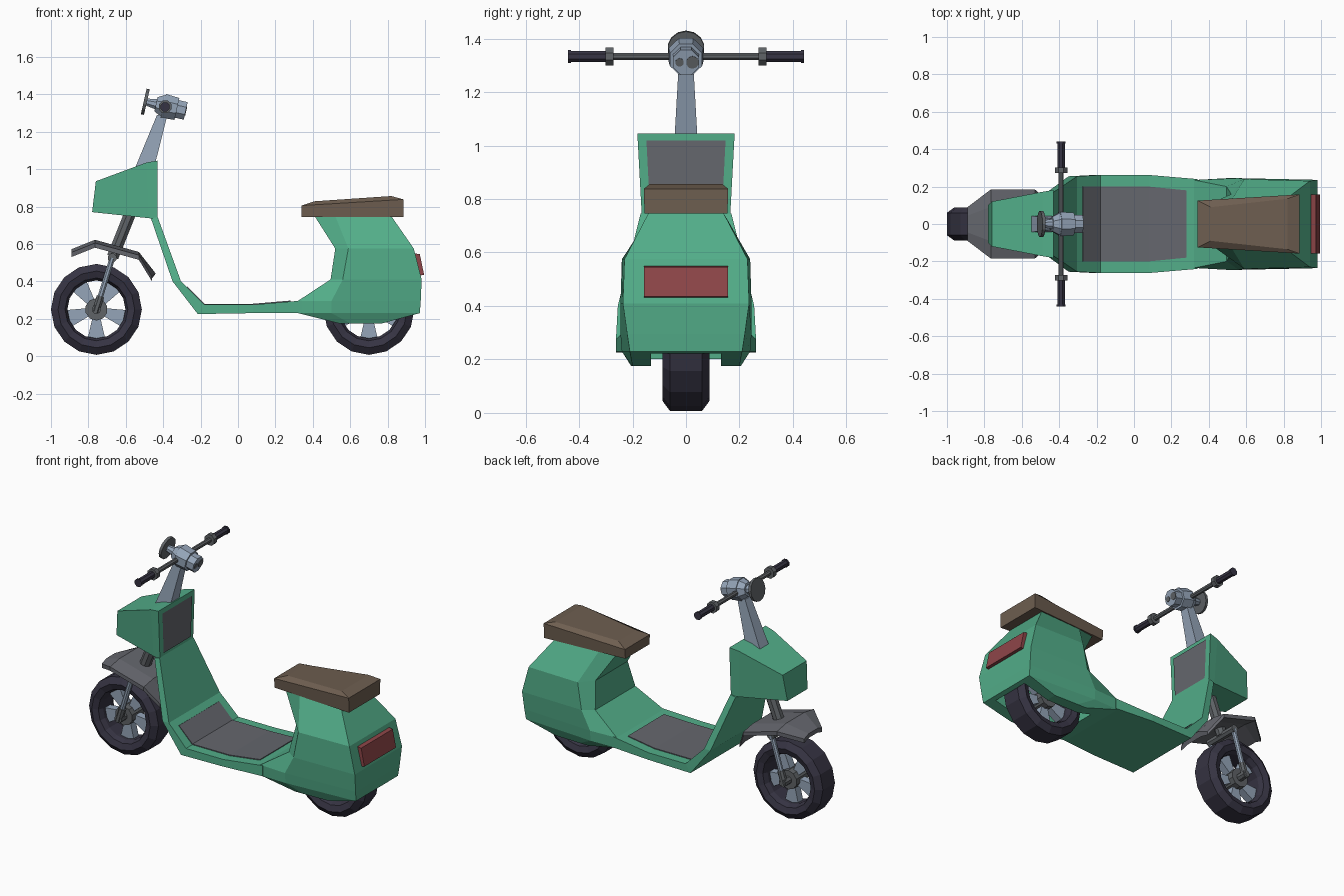
import bpy, bmesh, math
from mathutils import Vector, Matrix

if "Cube" in bpy.data.objects:
    bpy.data.objects.remove(bpy.data.objects["Cube"])


def material(name, rgb):
    m = bpy.data.materials.new(name)
    m.diffuse_color = (*rgb, 1)
    m.use_nodes = True
    m.node_tree.nodes["Principled BSDF"].inputs["Base Color"].default_value = m.diffuse_color
    return m


GREEN = material("green paint", (0.085, 0.42, 0.25))
BROWN = material("brown leather", (0.155, 0.112, 0.08))
RUBBER = material("dark rubber", (0.037, 0.034, 0.056))
GREY = material("grey plastic", (0.13, 0.135, 0.155))
IRON = material("iron grey", (0.115, 0.125, 0.135))
STEEL = material("pale steel", (0.30, 0.375, 0.48))
RED = material("red lamp", (0.27, 0.06, 0.065))


def mesh(name, verts, faces, mat):
    bm = bmesh.new()
    vs = [bm.verts.new(v) for v in verts]
    for f in faces:
        bm.faces.new([vs[i] for i in f])
    bmesh.ops.recalc_face_normals(bm, faces=bm.faces)
    me = bpy.data.meshes.new(name)
    bm.to_mesh(me)
    bm.free()
    me.materials.append(mat)
    ob = bpy.data.objects.new(name, me)
    bpy.context.collection.objects.link(ob)
    return ob


def loft(name, rings, mat, closed=False):
    """Skin equal-length rings of points; cap the ends unless closed."""
    n, k = len(rings[0]), len(rings)
    verts = [p for r in rings for p in r]
    faces = []
    for i in range(k if closed else k - 1):
        a, b = i * n, (i + 1) % k * n
        faces += [(a + j, a + (j + 1) % n, b + (j + 1) % n, b + j) for j in range(n)]
    if not closed:
        faces += [tuple(range(n)), tuple(range((k - 1) * n, k * n))]
    return mesh(name, verts, faces, mat)


def tube(name, a, b, r1, r2, mat, n=8):
    """Tapered prism between two points."""
    a, b = Vector(a), Vector(b)
    q = (b - a).to_track_quat('Z', 'Y')
    rings = []
    for c, r in ((a, r1), (b, r2)):
        rings.append([c + q @ Vector((r * math.cos(t), r * math.sin(t), 0))
                      for t in ((i + 0.5) * math.tau / n for i in range(n))])
    return loft(name, rings, mat)


def ribbon(name, stations, mat):
    """Sheet across y: stations are (x low, z low, x high, z high, half width)."""
    return loft(name, [[(a, -w, b), (a, w, b), (c, w, d), (c, -w, d)]
                       for a, b, c, d, w in stations], mat)


# Leg shield and floor
ribbon("leg_shield_and_floor", [
    (-0.465, 0.735, -0.43, 0.745, 0.17),
    (-0.35, 0.40, -0.305, 0.40, 0.255),
    (-0.215, 0.225, -0.18, 0.275, 0.262),
    (0.08, 0.23, 0.08, 0.275, 0.262),
    (0.34, 0.23, 0.34, 0.297, 0.24)], GREEN)
ribbon("floor_mat", [
    (-0.285, 0.365, -0.272, 0.372, 0.2),
    (-0.185, 0.27, -0.178, 0.28, 0.2),
    (0.08, 0.27, 0.08, 0.28, 0.2),
    (0.28, 0.28, 0.28, 0.297, 0.18)], GREY)

# Front box: rings from nose to back
loft("front_box", [[(xb, -wb, zb), (xb, wb, zb), (xt, wt, zt), (xt, -wt, zt)]
                   for xb, zb, wb, xt, zt, wt in (
    (-0.78, 0.77, 0.10, -0.76, 0.935, 0.12),
    (-0.48, 0.738, 0.158, -0.49, 1.035, 0.172),
    (-0.43, 0.732, 0.165, -0.43, 1.045, 0.182))], GREEN)
mesh("glovebox_panel", [(-0.425, -0.135, 0.765), (-0.425, 0.135, 0.765),
                        (-0.425, 0.148, 1.018), (-0.425, -0.148, 1.018)],
     [(0, 1, 2, 3)], GREY)

# Rear body: levels of (z, front x, side x, back x, front / side / back half width)
rings = []
for z, xf, xm, xb, hf, hm, hb in (
        (0.175, 0.54, 0.60, 0.77, 0.205, 0.205, 0.20),
        (0.23, 0.32, 0.50, 0.972, 0.235, 0.24, 0.21),
        (0.295, 0.32, 0.50, 0.977, 0.235, 0.245, 0.22),
        (0.41, 0.495, 0.56, 0.982, 0.20, 0.245, 0.236),
        (0.575, 0.52, 0.59, 0.94, 0.16, 0.24, 0.23),
        (0.748, 0.41, 0.52, 0.82, 0.11, 0.125, 0.14)):
    side = [(xf, hf, z), (xm, hm, z), (xb, hb, z)]
    rings.append(side + [(x, -y, z) for x, y, z in reversed(side)])
body = loft("rear_body", rings, GREEN)

# Wheel well cutter
well = tube("wheel_well_cutter", (0.69, -0.13, 0.24), (0.69, 0.13, 0.24), 0.258, 0.258, GREEN, 16)
well.hide_render = True
well.hide_set(True)
cut = body.modifiers.new("well", 'BOOLEAN')
cut.operation, cut.object, cut.solver = 'DIFFERENCE', well, 'EXACT'

# Tail lamp
loft("tail_lamp", [[(x0, y, 0.43), (x0 + 0.03, y, 0.435), (x0 + 0.007, y, 0.545), (x0 - 0.025, y, 0.55)]
                   for x0, y in ((0.965, -0.158), (0.965, 0.158))], RED)

# Seat: bottom, shoulder and crowned top rings
seat = []
for x0, z0, w0, x1, z1, w1 in ((0.34, 0.745, 0.12, 0.885, 0.745, 0.155),
                               (0.34, 0.805, 0.125, 0.885, 0.838, 0.158),
                               (0.41, 0.828, 0.09, 0.82, 0.856, 0.135)):
    seat.append([(x0, -w0, z0), (x1, -w1, z1), (x1, w1, z1), (x0, w0, z0)])
loft("seat", seat, BROWN)


# Wheels: lathed tyre, five wedge spokes, hub and axle
def wheel(side, cx, cz=0.25, n=16):
    half = [(0.155, 0.045), (0.168, 0.075), (0.205, 0.088), (0.243, 0.06)]
    prof = half + [(r, -y) for r, y in reversed(half)]
    rings = [[(cx + r * math.cos(t), y, cz + r * math.sin(t)) for r, y in prof]
             for t in (i * math.tau / n for i in range(n))]
    loft(side + "_tyre", rings, RUBBER, closed=True)
    for k in range(5):
        t = math.radians(270 + 72 * k)
        d, s = Vector((math.cos(t), 0, math.sin(t))), Vector((-math.sin(t), 0, math.cos(t)))
        c = Vector((cx, 0, cz))
        ring = []
        for r, w in ((0.04, 0.02), (0.162, 0.048)):
            ring.append([c + d * r + s * w * a + Vector((0, 0.025 * b, 0))
                         for a, b in ((-1, -1), (1, -1), (1, 1), (-1, 1))])
        loft(f"{side}_spoke_{k + 1}", ring, STEEL)
    tube(side + "_hub", (cx, -0.06, cz), (cx, 0.06, cz), 0.06, 0.06, IRON, 10)
    tube(side + "_axle", (cx, -0.118, cz), (cx, 0.118, cz), 0.025, 0.025, IRON)


wheel("front", -0.757)
wheel("rear", 0.70)

# Front fender
fender = []
for x, z, w in ((-0.89, 0.56, 0.09), (-0.765, 0.61, 0.185), (-0.53, 0.545, 0.185), (-0.46, 0.43, 0.12)):
    k = 0.02 if x > -0.5 else 0.0
    d = 0.03
    fender.append([(x, -w, z - d), (x, -w, z - 0.005), (x + k, -w * 0.5, z + 0.012),
                   (x + k, w * 0.5, z + 0.012), (x, w, z - 0.005), (x, w, z - d),
                   (x, w * 0.5, z - 0.015), (x, -w * 0.5, z - 0.015)])
loft("front_fender", fender, GREY)

# Fork
tube("fork_stem", (-0.57, 0, 0.78), (-0.67, 0, 0.53), 0.034, 0.034, IRON)
tube("fork_crown", (-0.672, -0.115, 0.525), (-0.672, 0.115, 0.525), 0.025, 0.025, IRON)
for s, nm in ((-1, "right"), (1, "left")):
    tube(nm + "_fork_leg", (-0.672, s * 0.102, 0.525), (-0.757, s * 0.102, 0.25), 0.016, 0.016, STEEL)
    tube(nm + "_fork_foot", (-0.735, s * 0.102, 0.32), (-0.762, s * 0.102, 0.235), 0.022, 0.022, IRON)

# Steering column
loft("steering_column", [[(x + a * u, b * v, z) for a, b in ((-1, -1), (1, -1), (1, 1), (-1, 1))]
                         for x, z, u, v in ((-0.505, 0.99, 0.052, 0.045),
                                            (-0.405, 1.29, 0.028, 0.028))], STEEL)

# Handlebar head, tilted down toward the rider
HEAD = Vector((-0.385, 0, 1.335))
AXIS = Vector((0.97, 0, -0.22)).normalized()


def on_axis(d, y=0):
    return HEAD + AXIS * d + Vector((0, y, 0))


tube("head_shell_front", on_axis(-0.055), on_axis(-0.015), 0.042, 0.065, STEEL)
tube("head_shell", on_axis(-0.015), on_axis(0.06), 0.07, 0.065, STEEL)
tube("gauge_housing", on_axis(0.06), on_axis(0.108), 0.052, 0.052, STEEL)
tube("lamp_neck", on_axis(-0.11), on_axis(-0.05), 0.02, 0.03, STEEL)
tube("head_lamp", on_axis(-0.122), on_axis(-0.105), 0.07, 0.07, IRON, 14)
for nm, y, r in (("small", -0.024, 0.016), ("large", 0.024, 0.024)):
    tube(nm + "_gauge", on_axis(0.105, y), on_axis(0.111, y), r, r, IRON, 10)

# Handlebar, collars and grips
BX, BZ = -0.39, 1.333
tube("handlebar", (BX, -0.43, BZ), (BX, 0.43, BZ), 0.015, 0.015, IRON)
for s, nm in ((-1, "right"), (1, "left")):
    for part, y0, y1, r, m in (("collar", 0.272, 0.302, 0.036, IRON),
                               ("grip", 0.302, 0.43, 0.022, RUBBER),
                               ("grip_end", 0.43, 0.441, 0.026, RUBBER)):
        tube(f"{nm}_{part}", (BX, s * y0, BZ), (BX, s * y1, BZ), r, r, m)
